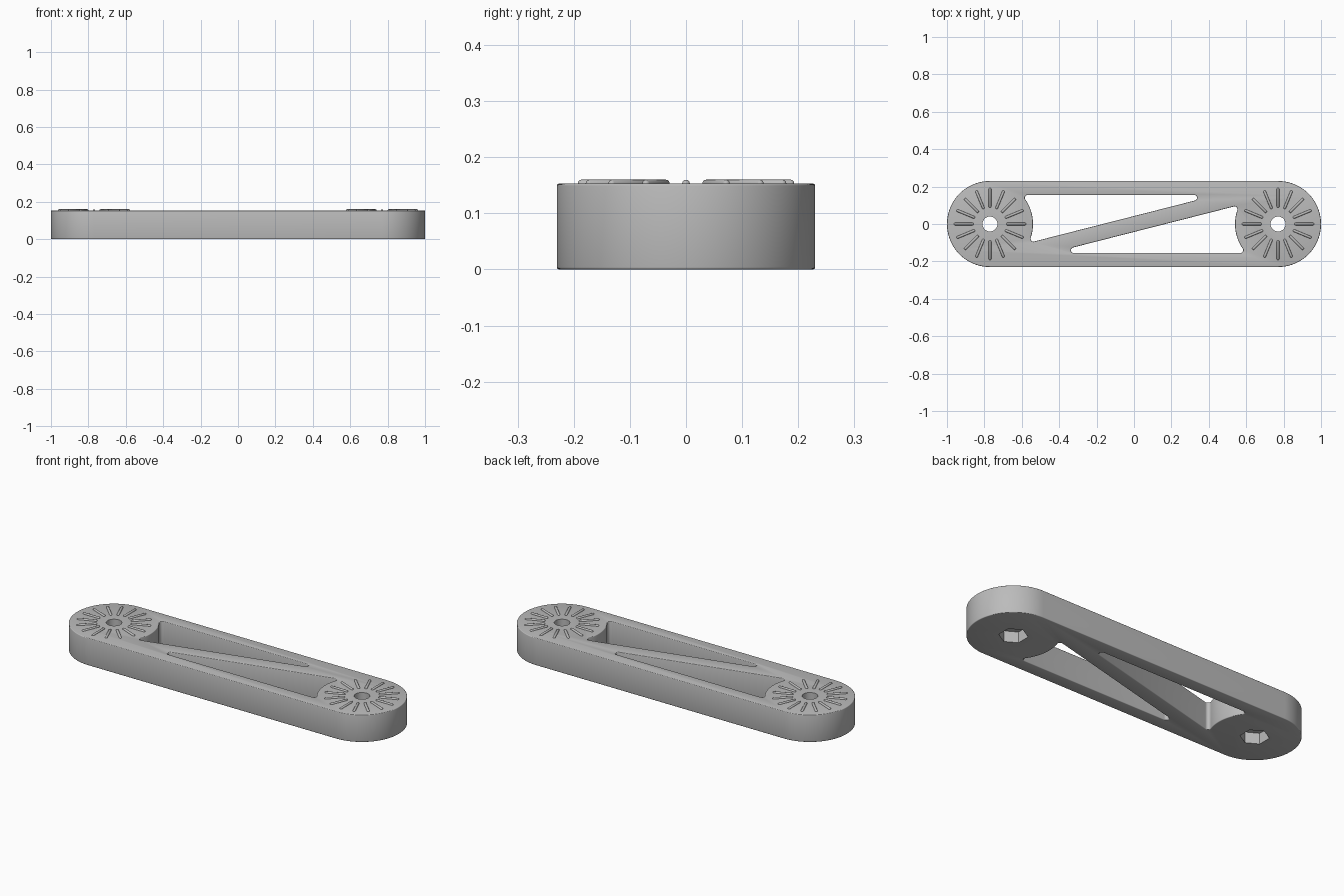
import bpy, bmesh
from math import pi, sin, cos, radians, atan2, sqrt
from mathutils import Matrix, Vector

if "Cube" in bpy.data.objects:
    bpy.data.objects.remove(bpy.data.objects["Cube"], do_unlink=True)

HUB_X, RADIUS, TOP = 0.77, 0.23, 0.153
EDGE = 0.005

grey = bpy.data.materials.new("plain grey")
grey.use_nodes = True
colour = (0.5, 0.5, 0.5, 1)
grey.diffuse_color = colour
grey.node_tree.nodes["Principled BSDF"].inputs["Base Color"].default_value = colour


def add_object(name, bm):
    mesh = bpy.data.meshes.new(name)
    bmesh.ops.recalc_face_normals(bm, faces=bm.faces)
    bm.to_mesh(mesh)
    bm.free()
    mesh.materials.append(grey)
    obj = bpy.data.objects.new(name, mesh)
    bpy.context.collection.objects.link(obj)
    return obj


def arc(cx, cy, r, start, end, steps):
    return [(cx + r * cos(start + (end - start) * i / steps),
             cy + r * sin(start + (end - start) * i / steps)) for i in range(steps + 1)]


def prism(name, points, z0, z1):
    bm = bmesh.new()
    face = bm.faces.new([bm.verts.new((x, y, z0)) for x, y in points])
    out = bmesh.ops.extrude_face_region(bm, geom=[face])["geom"]
    verts = [v for v in out if isinstance(v, bmesh.types.BMVert)]
    bmesh.ops.translate(bm, verts=verts, vec=(0, 0, z1 - z0))
    return add_object(name, bm)


def apply_modifier(obj, kind, **settings):
    mod = obj.modifiers.new(kind.title(), kind)
    for key, value in settings.items():
        setattr(mod, key, value)
    bpy.context.view_layer.objects.active = obj
    bpy.ops.object.modifier_apply(modifier=mod.name)


def cut(obj, cutter):
    apply_modifier(obj, 'BOOLEAN', operation='DIFFERENCE', solver='EXACT', object=cutter)
    bpy.data.objects.remove(cutter, do_unlink=True)


def smooth(obj):
    bpy.ops.object.select_all(action='DESELECT')
    obj.select_set(True)
    bpy.context.view_layer.objects.active = obj
    bpy.ops.object.shade_smooth_by_angle(angle=radians(35))


# Arm plate with rounded ends
plate = prism("arm_plate",
              arc(HUB_X, 0, RADIUS, -pi / 2, pi / 2, 48)
              + arc(-HUB_X, 0, RADIUS, pi / 2, 3 * pi / 2, 48), 0, TOP)

# Two wedge windows, one the half turn of the other, leaving a diagonal brace
r = 0.015
reach = RADIUS + r
top_y, tip_x = 0.14, 0.322
top_angle, low_angle = atan2(top_y, sqrt(reach ** 2 - top_y ** 2)), radians(-18.8)
low_x, low_y = -HUB_X + reach * cos(low_angle), reach * sin(low_angle)
top_x = -HUB_X + reach * cos(top_angle)
slope = atan2(top_y - low_y, tip_x - low_x) - pi / 2
window = (arc(top_x, top_y, r, top_angle + pi, pi / 2, 8)
          + arc(tip_x, top_y, r, pi / 2, slope, 12)
          + arc(low_x, low_y, r, slope, low_angle - pi, 8)
          + arc(-HUB_X, 0, RADIUS, low_angle, top_angle, 20)[1:-1])
for side in (1, -1):
    cut(plate, prism("window_cutter", [(side * x, side * y) for x, y in window], -0.1, 0.3))

# Softened rims
apply_modifier(plate, 'BEVEL', width=EDGE, segments=3, limit_method='ANGLE',
               angle_limit=radians(60))

# Bolt holes with hexagonal nut pockets underneath
for x in (-HUB_X, HUB_X):
    cut(plate, prism("bolt_cutter", arc(x, 0, 0.04, 0, 2 * pi, 40)[:-1], -0.1, 0.3))
    cut(plate, prism("nut_cutter", arc(x, 0, 0.073, pi / 6, 13 * pi / 6, 6)[:-1], -0.1, 0.06))
smooth(plate)

# Ring of rounded grip ribs on each hub
RIBS, RIB_R, INNER, OUTER = 16, 0.007, 0.087, 0.193
for name, hub in (("left_hub_ribs", HUB_X), ("right_hub_ribs", -HUB_X)):
    bm = bmesh.new()
    for i in range(RIBS):
        verts = bmesh.ops.create_uvsphere(bm, u_segments=12, v_segments=9, radius=RIB_R,
                                          matrix=Matrix.Rotation(pi / 2, 4, 'Y'))["verts"]
        for v in verts:
            v.co.x += OUTER - RIB_R if v.co.x > 0 else INNER + RIB_R
        bmesh.ops.rotate(bm, verts=verts, cent=(0, 0, 0),
                         matrix=Matrix.Rotation(2 * pi * i / RIBS, 3, 'Z'))
    bmesh.ops.translate(bm, verts=bm.verts, vec=Vector((hub, 0, TOP)))
    smooth(add_object(name, bm))
